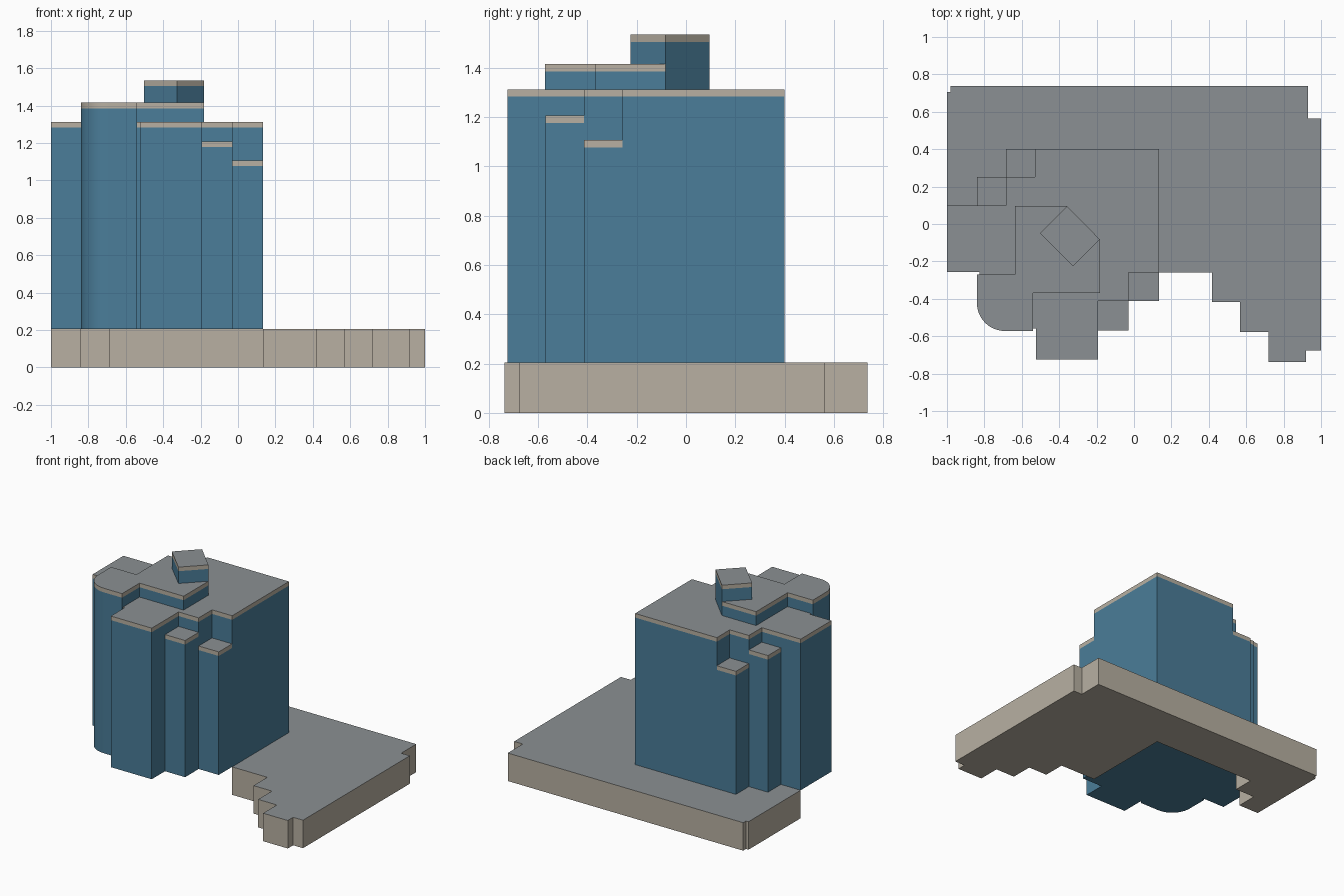
import bpy, bmesh, math

if "Cube" in bpy.data.objects:
    bpy.data.objects.remove(bpy.data.objects["Cube"])


def material(name, rgb):
    m = bpy.data.materials.new(name)
    m.diffuse_color = (*rgb, 1)
    m.use_nodes = True
    m.node_tree.nodes["Principled BSDF"].inputs["Base Color"].default_value = m.diffuse_color
    return m


GLASS = material("blue_glass", (0.069, 0.205, 0.319))
STONE = material("beige_stone", (0.479, 0.434, 0.361))
ROOF = material("grey_roof", (0.258, 0.279, 0.292))


def prism(name, outline, z0, z1, wall, trim=0.03):
    """Extruded outline: walls, a stone trim band below the top, and a grey roof."""
    levels = [z0, z1 - trim, z1] if trim else [z0, z1]
    bm = bmesh.new()
    rings = [[bm.verts.new((x, y, z)) for x, y in outline] for z in levels]
    n = len(outline)
    bm.faces.new(rings[0]).material_index = 0
    bm.faces.new(rings[-1]).material_index = 2
    for k in range(len(rings) - 1):
        for i in range(n):
            j = (i + 1) % n
            f = bm.faces.new((rings[k][i], rings[k][j], rings[k + 1][j], rings[k + 1][i]))
            f.material_index = k
    bmesh.ops.recalc_face_normals(bm, faces=bm.faces)
    me = bpy.data.meshes.new(name)
    bm.to_mesh(me)
    bm.free()
    for m in (wall, STONE, ROOF):
        me.materials.append(m)
    ob = bpy.data.objects.new(name, me)
    bpy.context.collection.objects.link(ob)
    return ob


def smooth(ob):
    bpy.ops.object.select_all(action='DESELECT')
    ob.select_set(True)
    bpy.context.view_layer.objects.active = ob
    bpy.ops.object.shade_smooth_by_angle(angle=math.radians(30))


def square(x0, y0, x1, y1):
    return [(x0, y0), (x1, y0), (x1, y1), (x0, y1)]


BASE = 0.205

# Podium, stepped around the tower footprint
prism("podium", [
    (-1, 0.1), (-0.84, 0.1), (-0.84, 0.25), (-0.685, 0.25), (-0.685, 0.4), (0.133, 0.4),
    (0.133, -0.258), (0.418, -0.258), (0.418, -0.418), (0.568, -0.418), (0.568, -0.578),
    (0.72, -0.578), (0.72, -0.737), (0.92, -0.737), (0.92, -0.675), (1, -0.675),
    (1, 0.563), (0.93, 0.563), (0.93, 0.737), (-0.98, 0.737), (-0.98, 0.705), (-1, 0.705),
], 0, BASE, STONE, trim=0)

# Main tower
prism("main_tower", [
    (-1, 0.1), (-1, -0.257), (-0.825, -0.257), (-0.825, -0.27), (-0.54, -0.27),
    (-0.54, -0.56), (-0.525, -0.56), (-0.525, -0.724), (-0.193, -0.724), (-0.193, -0.413),
    (-0.03, -0.413), (-0.03, -0.258), (0.133, -0.258), (0.133, 0.4), (-0.53, 0.4),
    (-0.53, 0.25), (-0.685, 0.25), (-0.685, 0.1),
], BASE, 1.313, GLASS)

# Lower corner shafts, front and back
prism("front_low_shaft", square(-0.03, -0.413, 0.133, -0.258), BASE, 1.107, GLASS)
prism("front_high_shaft", square(-0.193, -0.57, -0.03, -0.413), BASE, 1.207, GLASS)
prism("back_low_shaft", square(-0.685, 0.25, -0.53, 0.4), BASE, 1.107, GLASS)
prism("back_high_shaft", square(-0.84, 0.1, -0.685, 0.25), BASE, 1.207, GLASS)

# Rounded corner bay and the upper storey that continues it
arc = [(-0.69 - 0.15 * math.cos(a), -0.422 - 0.15 * math.sin(a))
       for a in (math.pi / 2 * i / 12 for i in range(13))]
smooth(prism("round_bay", [(-0.84, -0.27)] + arc + [(-0.54, -0.572), (-0.54, -0.27)],
             BASE, 1.313, GLASS, trim=0))
smooth(prism("upper_storey", [(-0.84, -0.27)] + arc + [
    (-0.54, -0.572), (-0.54, -0.37), (-0.182, -0.37), (-0.182, -0.083), (-0.325, -0.226),
    (-0.502, -0.05), (-0.358, 0.095), (-0.635, 0.095), (-0.635, -0.27)],
    1.313, 1.415, GLASS))

# Turned rooftop box
prism("roof_box", [(-0.358, 0.095), (-0.502, -0.05), (-0.325, -0.226), (-0.182, -0.083)],
      1.313, 1.535, GLASS)
